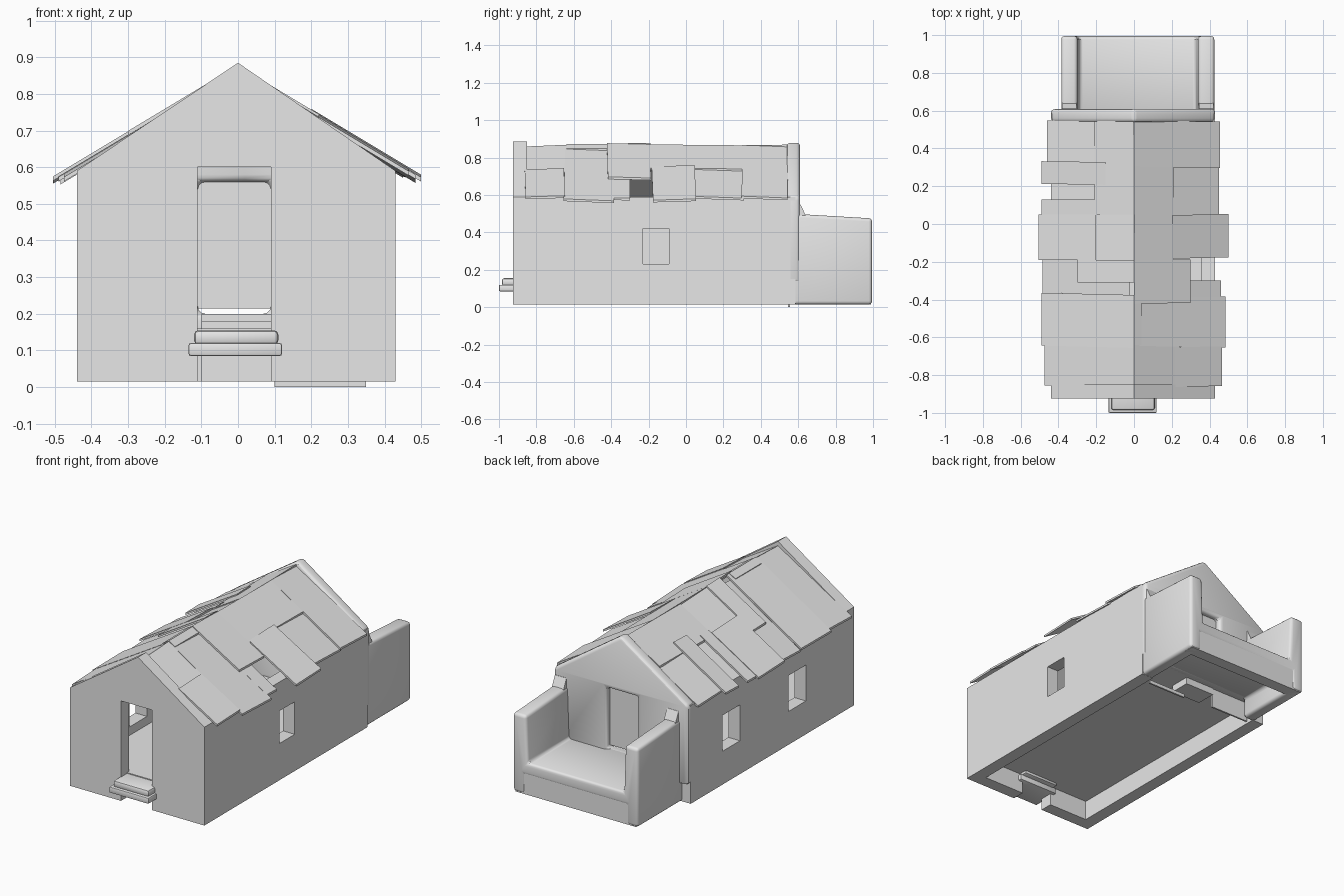
import bpy, bmesh, random
from mathutils import Vector

random.seed(4)
cube = bpy.data.objects.get("Cube")
if cube:
    bpy.data.objects.remove(cube, do_unlink=True)

grey = bpy.data.materials.new("plain grey")
grey.use_nodes = True
grey.diffuse_color = (0.8, 0.8, 0.8, 1)
grey.node_tree.nodes["Principled BSDF"].inputs["Base Color"].default_value = (0.8, 0.8, 0.8, 1)


def prism(name, profile, y0, y1):
    """Extrude an (x, z) outline from y0 to y1."""
    bm = bmesh.new()
    face = bm.faces.new([bm.verts.new((x, y0, z)) for x, z in profile])
    ext = bmesh.ops.extrude_face_region(bm, geom=[face])
    moved = [v for v in ext["geom"] if isinstance(v, bmesh.types.BMVert)]
    bmesh.ops.translate(bm, verts=moved, vec=(0, y1 - y0, 0))
    bmesh.ops.recalc_face_normals(bm, faces=bm.faces)
    mesh = bpy.data.meshes.new(name)
    bm.to_mesh(mesh)
    bm.free()
    mesh.materials.append(grey)
    ob = bpy.data.objects.new(name, mesh)
    bpy.context.collection.objects.link(ob)
    return ob


def box(name, x0, x1, y0, y1, z0, z1):
    return prism(name, [(x0, z0), (x1, z0), (x1, z1), (x0, z1)], y0, y1)


def activate(ob):
    bpy.ops.object.select_all(action='DESELECT')
    ob.select_set(True)
    bpy.context.view_layer.objects.active = ob


def cut(ob, *bounds):
    """Cut a box-shaped opening."""
    cutter = box("cutter", *bounds)
    cutter.hide_render = True
    mod = ob.modifiers.new("opening", 'BOOLEAN')
    mod.operation = 'DIFFERENCE'
    mod.solver = 'EXACT'
    mod.object = cutter
    activate(ob)
    bpy.ops.object.modifier_apply(modifier=mod.name)
    bpy.data.objects.remove(cutter, do_unlink=True)


def soften(ob, width, segments=3):
    mod = ob.modifiers.new("soft edges", 'BEVEL')
    mod.width = width
    mod.segments = segments
    mod.limit_method = 'ANGLE'
    activate(ob)
    bpy.ops.object.modifier_apply(modifier=mod.name)
    bpy.ops.object.shade_smooth_by_angle()


BASE, EAVE, PEAK = 0.015, 0.59, 0.885
LEFT, RIGHT = 0.43, -0.44
gable = [(RIGHT, BASE), (LEFT, BASE), (LEFT, EAVE), (0, PEAK), (RIGHT, EAVE)]

# Gable walls with doorways
front_wall = prism("front_wall", gable, -0.925, -0.85)
cut(front_wall, -0.11, 0.09, -1.1, -0.7, -0.1, 0.6)
back_wall = prism("back_wall", [(x, max(z, 0.13)) for x, z in gable], 0.54, 0.61)
cut(back_wall, -0.11, 0.09, 0.4, 0.8, 0.2, 0.56)
soften(back_wall, 0.02)

# Side walls with windows
left_wall = box("left_wall", LEFT - 0.075, LEFT, -0.86, 0.585, BASE, EAVE)
cut(left_wall, 0.2, 0.6, -0.23, -0.09, 0.23, 0.42)
right_wall = box("right_wall", RIGHT, RIGHT + 0.075, -0.86, 0.585, BASE, EAVE)
for y in (0.13, -0.48):
    cut(right_wall, -0.6, -0.2, y, y + 0.16, 0.21, 0.42)

# Floor, door and steps
box("floor", RIGHT + 0.05, LEFT - 0.05, -0.87, 0.6, 0.13, 0.16)
box("back_door", -0.11, 0.09, 0.56, 0.575, 0.215, 0.56)
for i in range(2):
    box("inner_step", -0.1, 0.09, 0.44 + 0.06 * i, 0.56, 0.09, 0.18 + 0.02 * i)
soften(box("front_step_lower", -0.135, 0.12, -1.0, -0.83, 0.085, 0.12), 0.006, 2)
soften(box("front_step_upper", -0.12, 0.11, -0.985, -0.8, 0.115, 0.155), 0.012, 2)

# Porch: raised deck between two side walls, hollow underneath
deck, under = 0.2, 0.13
porch = prism("porch", [
    (-0.385, BASE), (-0.31, BASE), (-0.31, under), (0.35, under), (0.35, BASE),
    (0.425, BASE), (0.425, 0.5), (0.34, 0.5), (0.33, deck),
    (-0.29, deck), (-0.3, 0.5), (-0.385, 0.5)], 0.57, 0.995)
for v in porch.data.vertices:
    if v.co.z > 0.4 and v.co.y > 0.9:
        v.co.z -= 0.025
soften(porch, 0.018)
box("porch_apron", -0.37, 0.41, 0.92, 0.99, BASE, 0.17)

# Rounded shoulders where the porch walls meet the gable
for name, x0, x1 in (("left_shoulder", 0.345, 0.42), ("right_shoulder", -0.38, -0.305)):
    shoulder = prism(name, [(x0, 0.47), (x1, 0.47), (x1, 0.55), (x0, 0.55)], 0.58, 0.65)
    for v in shoulder.data.vertices:
        if v.co.y > 0.6 and v.co.z > 0.5:
            v.co.y = 0.612

# Loose panels under the deck
box("left_panel", 0.1, 0.35, 0.545, 0.555, 0.0, 0.02)
box("right_panel", -0.35, -0.1, 0.545, 0.555, BASE, 0.14)


def plank(side, y0, y1, x0, x1, lift=0.0):
    """Roof board lying on one slope, slightly crooked."""
    def top(x):
        return 0.862 - 0.6 * x + lift
    t = 0.012
    ob = prism("roof_plank", [(side * x0, top(x0)), (side * x1, top(x1)),
                              (side * x1, top(x1) - t), (side * x0, top(x0) - t)], y0, y1)
    skew = random.uniform(-0.03, 0.03)
    tilt = random.uniform(-0.05, 0.05)
    mid = Vector(((x0 + x1) / 2, (y0 + y1) / 2))
    for v in ob.data.vertices:
        dx, dy = abs(v.co.x) - mid.x, v.co.y - mid.y
        v.co.y += skew * dx
        v.co.z += tilt * dy


# Roof boards: y start, y end, inner x, outer x, lift
left_boards = [
    (0.30, 0.545, 0, 0.455, 0), (0.04, 0.31, 0.18, 0.45, -0.004),
    (-0.2, 0.31, 0, 0.21, 0.006), (-0.18, 0.05, 0.2, 0.5, 0.014),
    (-0.42, -0.19, 0, 0.3, 0.012), (-0.39, -0.3, 0.28, 0.46, -0.002),
    (-0.65, -0.38, 0.03, 0.485, 0.003), (-0.86, -0.64, 0, 0.24, 0.002),
    (-0.86, -0.65, 0.22, 0.465, 0.01)]
right_boards = [
    (0.32, 0.545, 0.2, 0.46, -0.003), (0.05, 0.545, 0, 0.21, 0.004),
    (0.21, 0.33, 0.15, 0.49, 0.012), (0.12, 0.22, 0.18, 0.44, -0.012),
    (0.05, 0.13, 0.18, 0.49, 0.005), (-0.19, 0.05, 0.2, 0.505, 0.012),
    (-0.2, 0.06, 0, 0.21, 0), (-0.37, -0.18, 0.02, 0.485, -0.003),
    (-0.31, -0.19, 0, 0.3, 0.016), (-0.65, -0.37, 0, 0.49, 0.006),
    (-0.86, -0.64, 0, 0.475, 0)]
for side, boards in ((1, left_boards), (-1, right_boards)):
    for board in boards:
        plank(side, *board)

# Ridge cap board
prism("ridge_cap", [(-0.04, 0.848), (0, 0.872), (0.04, 0.848), (0.04, 0.838),
                    (0, 0.86), (-0.04, 0.838)], -0.64, -0.4)
bpy.ops.object.select_all(action='DESELECT')
